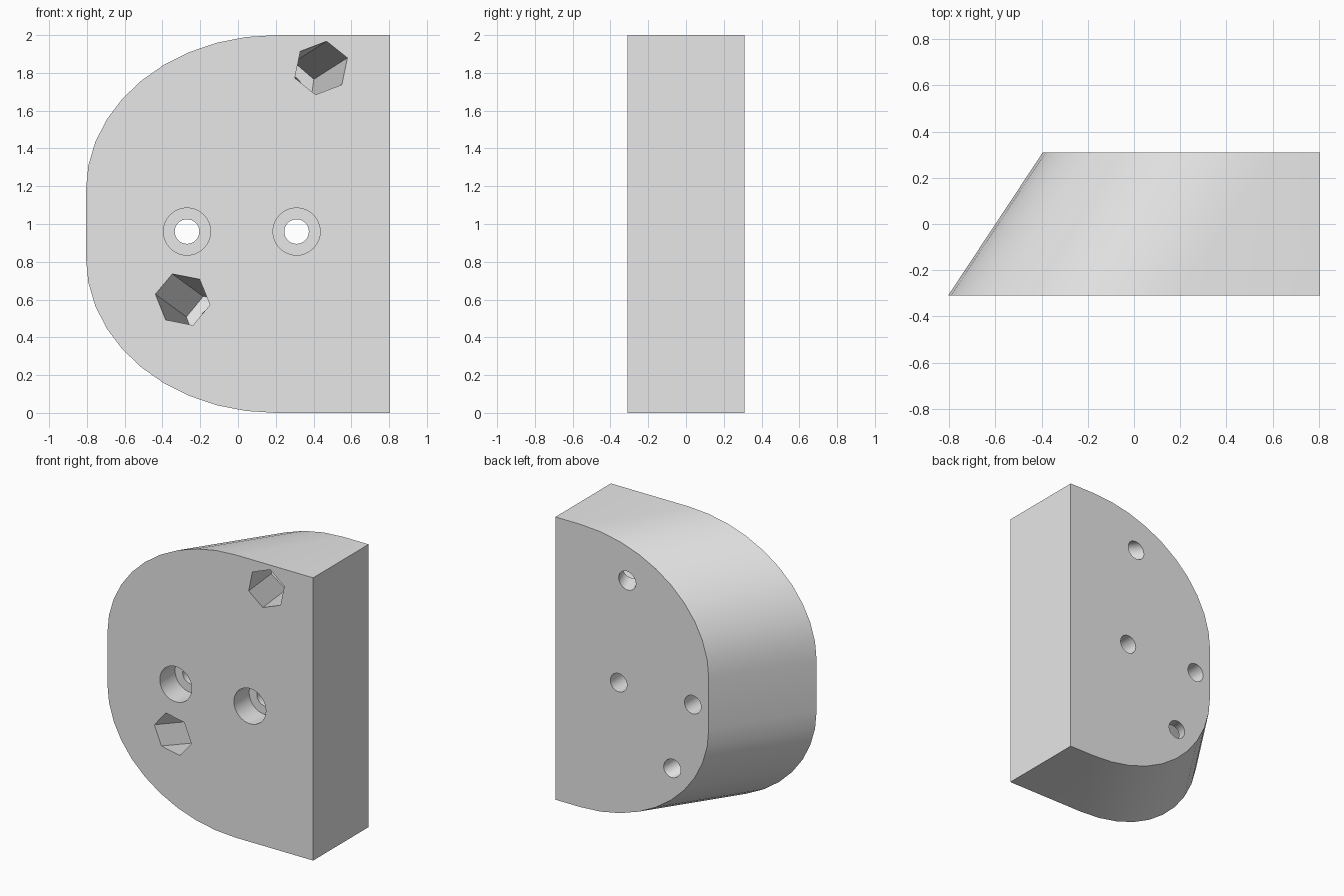
import bpy, bmesh
from math import cos, sin, pi, radians
from mathutils import Vector, Matrix

HALF_W, HALF_D, HEIGHT = 0.805, 0.31, 2.0
SHEAR = 0.41        # how far the rounded side moves inward towards the back
ARC_X, ARC_RX, ARC_RZ = 0.2, 1.005, 0.82
STEPS = 10

if "Cube" in bpy.data.objects:
    bpy.data.objects.remove(bpy.data.objects["Cube"])

grey = bpy.data.materials.new("light_grey")
grey.use_nodes = True
grey.diffuse_color = (0.8, 0.8, 0.8, 1)
grey.node_tree.nodes["Principled BSDF"].inputs["Base Color"].default_value = (0.8, 0.8, 0.8, 1)


def add_object(name, bm):
    bmesh.ops.recalc_face_normals(bm, faces=bm.faces[:])
    mesh = bpy.data.meshes.new(name)
    bm.to_mesh(mesh)
    bm.free()
    mesh.materials.append(grey)
    obj = bpy.data.objects.new(name, mesh)
    bpy.context.collection.objects.link(obj)
    return obj


# Block: half-rounded outline, slanted from front to back
def outline(y, shift):
    angles = [pi / 2 * i / STEPS for i in range(STEPS + 1)]
    upper = [(ARC_X + shift - ARC_RX * sin(a), HEIGHT - ARC_RZ * (1 - cos(a))) for a in angles]
    lower = [(x, HEIGHT - z) for x, z in reversed(upper)]
    points = [(HALF_W, HEIGHT)] + upper + lower + [(HALF_W, 0)]
    return [(x, y, z) for x, z in points]


bm = bmesh.new()
front = [bm.verts.new(p) for p in outline(-HALF_D, 0)]
back = [bm.verts.new(p) for p in outline(HALF_D, SHEAR)]
bm.faces.new(front)
bm.faces.new(back[::-1])
for i in range(len(front)):
    j = (i + 1) % len(front)
    bm.faces.new((front[i], back[i], back[j], front[j]))
block = add_object("slanted_block", bm)


# Cut a straight hole along an axis, between two distances from its entry point
def cut(entry, axis, radius, start, end, sides=32, twist=0):
    n = axis.normalized()
    u = Vector((1, 0, 0))
    u = (u - n * n.dot(u)).normalized()
    turn = Matrix((u, u.cross(n), -n)).transposed().to_4x4()
    place = Matrix.Translation(entry + n * (start + end) / 2)
    bm = bmesh.new()
    bmesh.ops.create_cone(bm, cap_ends=True, segments=sides, radius1=radius, radius2=radius,
                          depth=end - start,
                          matrix=place @ turn @ Matrix.Rotation(radians(twist), 4, "Z"))
    cutter = add_object("hole_cutter", bm)
    cutter.hide_render = True
    mod = block.modifiers.new("hole", "BOOLEAN")
    mod.operation, mod.solver, mod.object = "DIFFERENCE", "EXACT", cutter
    bpy.context.view_layer.objects.active = block
    bpy.ops.object.modifier_apply(modifier=mod.name)
    bpy.data.objects.remove(cutter)


# Straight counterbored screw holes
for x in (-0.27, 0.31):
    entry, axis = Vector((x, -HALF_D, 0.96)), Vector((0, 1, 0))
    cut(entry, axis, 0.125, -0.1, 0.17)
    cut(entry, axis, 0.065, -0.1, 0.8)

# Tilted hexagonal pockets with bolt holes out of the back
for front_xz, back_xz, twist in (((0.44, 1.826), (0.2425, 1.70), -8),
                                 ((-0.293, 0.6), (-0.109, 0.466), 18.6)):
    entry = Vector((front_xz[0], -HALF_D, front_xz[1]))
    axis = Vector((back_xz[0], HALF_D, back_xz[1])) - entry
    cut(entry, axis, 0.14, -0.15, 0.545, sides=6, twist=twist)
    cut(entry, axis, 0.064, 0.3, 0.85)

# Smooth curves, sharp corners
bpy.ops.object.select_all(action="DESELECT")
block.select_set(True)
bpy.context.view_layer.objects.active = block
bpy.ops.object.shade_smooth_by_angle(angle=radians(30))
